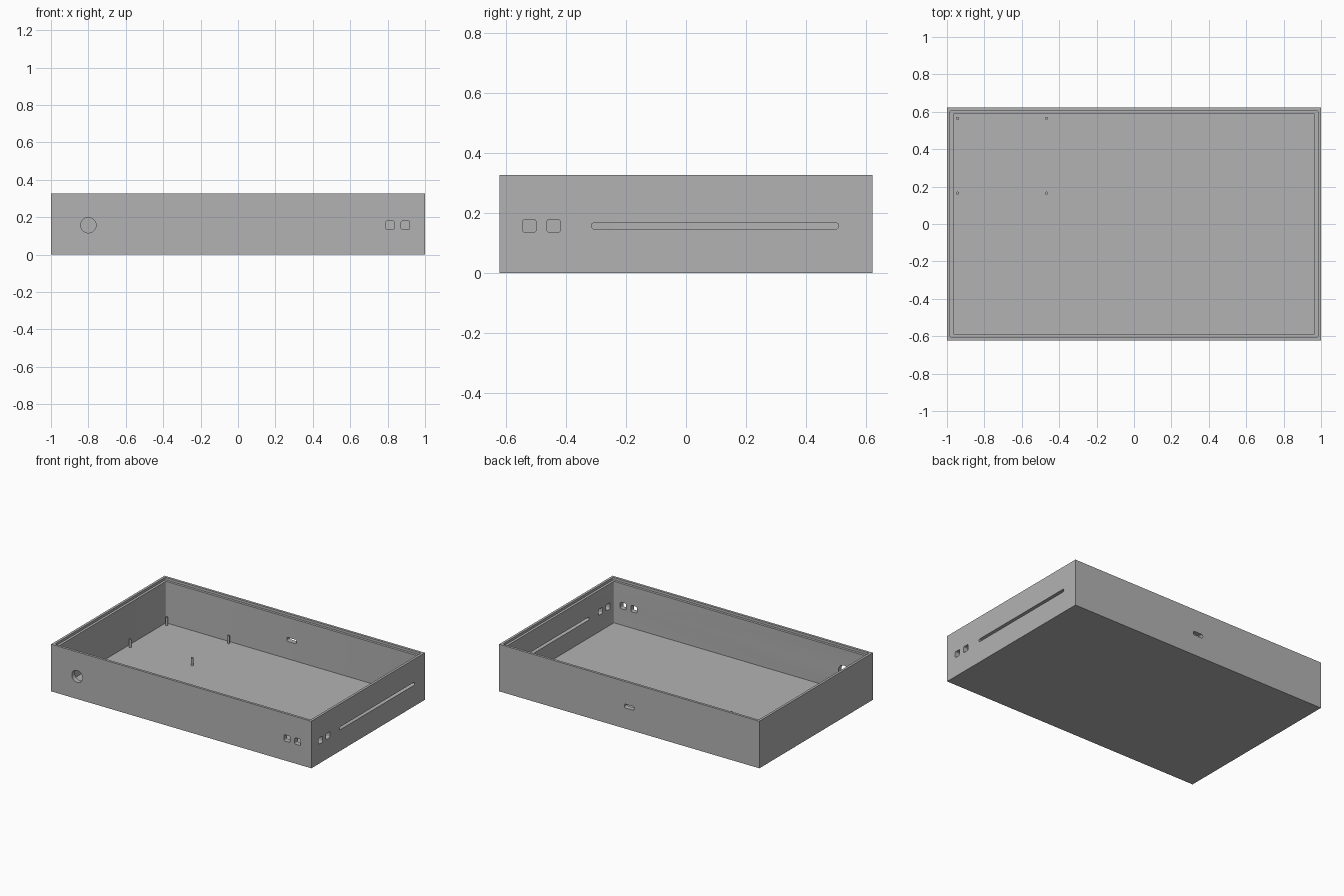
import bpy
import bmesh
from math import pi
from mathutils import Matrix, Vector

cube = bpy.data.objects.get("Cube")
if cube:
    bpy.data.objects.remove(cube, do_unlink=True)

W, D, H = 2.0, 1.246, 0.327      # outer size
WALL, FLOOR = 0.034, 0.022       # thicknesses
LIP, LIP_DEPTH = 0.017, 0.017    # recess for a lid
PORT_Z = 0.157

grey = bpy.data.materials.new("plain grey")
grey.use_nodes = True
colour = (0.45, 0.45, 0.45, 1)
grey.diffuse_color = colour
grey.node_tree.nodes["Principled BSDF"].inputs["Base Color"].default_value = colour


def finish(name, bm):
    mesh = bpy.data.meshes.new(name)
    bm.to_mesh(mesh)
    bm.free()
    mesh.materials.append(grey)
    obj = bpy.data.objects.new(name, mesh)
    bpy.context.collection.objects.link(obj)
    return obj


def block(name, size, centre, round_axis=None, radius=0.0):
    """Box whose edges along round_axis may be rounded."""
    bm = bmesh.new()
    bmesh.ops.create_cube(bm, size=1)
    bmesh.ops.scale(bm, vec=size, verts=bm.verts)
    if round_axis is not None:
        edges = [e for e in bm.edges
                 if abs((e.verts[0].co - e.verts[1].co)[round_axis]) > 1e-4]
        bmesh.ops.bevel(bm, geom=edges, offset=radius, segments=4,
                        profile=0.5, affect='EDGES')
    bmesh.ops.translate(bm, vec=centre, verts=bm.verts)
    return finish(name, bm)


def cylinder(name, radius, depth, centre, sides, axis='Z'):
    bm = bmesh.new()
    turn = Matrix.Rotation(pi / 2, 4, 'X') if axis == 'Y' else Matrix()
    bmesh.ops.create_cone(bm, cap_ends=True, segments=sides, radius1=radius,
                          radius2=radius, depth=depth,
                          matrix=Matrix.Translation(Vector(centre)) @ turn)
    return finish(name, bm)


# Open tray
tray = block("tray", (W, D, H), (0, 0, H / 2))
cutters = [
    block("cavity_cutter", (W - 2 * WALL, D - 2 * WALL, H),
          (0, 0, FLOOR + H / 2), 2, 0.006),
    block("lid_recess_cutter", (W - 2 * LIP, D - 2 * LIP, 0.2),
          (0, 0, H - LIP_DEPTH + 0.1), 2, 0.006),
]

# Front openings: one round, two square
cutters.append(cylinder("round_port_cutter", 0.041, 0.15,
                        (-0.8, -D / 2, PORT_Z), 48, 'Y'))
for x in (0.813, 0.895):
    cutters.append(block("front_port_cutter", (0.046, 0.15, 0.044),
                         (x, -D / 2, PORT_Z), 1, 0.008))

# Left side openings: two square, one long slot
for y in (-0.523, -0.442):
    cutters.append(block("side_port_cutter", (0.15, 0.044, 0.042),
                         (W / 2, y, PORT_Z), 0, 0.007))
cutters.append(block("long_slot_cutter", (0.15, 0.826, 0.02),
                     (W / 2, 0.097, PORT_Z), 0, 0.0095))

# Back opening
cutters.append(block("back_port_cutter", (0.075, 0.15, 0.027),
                     (0, D / 2, PORT_Z), 1, 0.01))

for cutter in cutters:
    cutter.hide_render = True
    cutter.hide_set(True)
    cutter.display_type = 'WIRE'
    mod = tray.modifiers.new(cutter.name, 'BOOLEAN')
    mod.operation = 'DIFFERENCE'
    mod.solver = 'EXACT'
    mod.object = cutter

# Apply the cuts, then drop the cutters
bpy.context.view_layer.objects.active = tray
tray.select_set(True)
for mod in list(tray.modifiers):
    bpy.ops.object.modifier_apply(modifier=mod.name)
for cutter in cutters:
    bpy.data.objects.remove(cutter, do_unlink=True)

# Board mounting pins
for x in (-0.943, -0.468):
    for y in (0.165, 0.565):
        cylinder("mounting_pin", 0.008, 0.056, (x, y, FLOOR + 0.026), 16)

# Smooth the curved walls only
for obj in bpy.context.collection.objects:
    if obj.name.startswith(("tray", "mounting_pin")):
        obj.select_set(True)
bpy.ops.object.shade_smooth_by_angle(angle=pi / 6)
